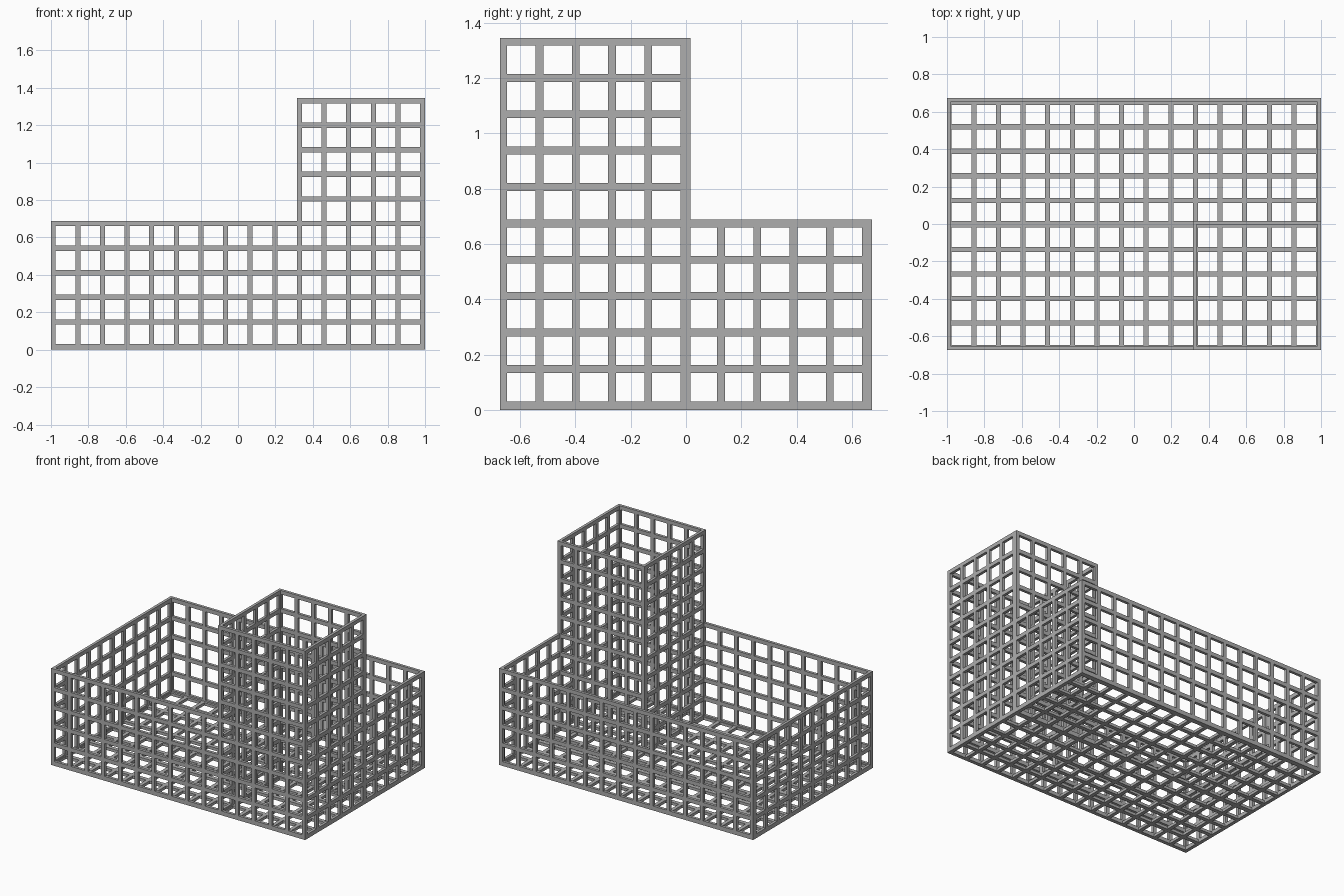
import bpy
import bmesh
from mathutils import Vector

if "Cube" in bpy.data.objects:
    bpy.data.objects.remove(bpy.data.objects["Cube"], do_unlink=True)

grey = bpy.data.materials.new("lattice grey")
grey.use_nodes = True
grey.diffuse_color = (0.42, 0.42, 0.42, 1)
grey.node_tree.nodes["Principled BSDF"].inputs["Base Color"].default_value = (0.42, 0.42, 0.42, 1)

THICK = 0.02
X, Y, Z = 0, 1, 2


def lines(start, end, first, pitch, window, count):
    """Edges of alternating bars and windows along one axis."""
    out = [start]
    for k in range(count):
        out += [first + k * pitch, first + k * pitch + window]
    return out + [end]


xs = lines(-1, 1, -0.975, 0.1317, 0.105, 15)
ys = lines(-0.673, 0.673, -0.647, 0.1312, 0.103, 10)
zs = lines(0, 1.345, 0.031, 0.1315, 0.103, 10)
ys[11] = 0.017              # back face of the tower
TOWER_X, TOWER_Y, LOW_Z = 20, 10, 10    # bar indices where the tower begins and the low box ends


def between(edges, inset_start, inset_end):
    """Shorten the end bars so that a panel butts against its neighbours."""
    return [edges[0] + inset_start] + edges[1:-1] + [edges[-1] - inset_end]


def panel(name, u_axis, us, v_axis, vs, level, keep=lambda i, j: True):
    """Flat lattice with its lower face at `level` on the remaining axis."""
    normal = 3 - u_axis - v_axis
    bm = bmesh.new()
    points = {}

    def vert(i, j):
        if (i, j) not in points:
            co = Vector((0, 0, 0))
            co[u_axis], co[v_axis], co[normal] = us[i], vs[j], level
            points[i, j] = bm.verts.new(co)
        return points[i, j]

    for i in range(len(us) - 1):
        for j in range(len(vs) - 1):
            window = i % 2 and j % 2
            if not window and keep(i, j):
                bm.faces.new((vert(i, j), vert(i + 1, j), vert(i + 1, j + 1), vert(i, j + 1)))
    ext = bmesh.ops.extrude_face_region(bm, geom=bm.faces[:], use_keep_orig=True)
    offset = Vector((0, 0, 0))
    offset[normal] = THICK
    bmesh.ops.translate(bm, vec=offset, verts=[g for g in ext["geom"] if isinstance(g, bmesh.types.BMVert)])
    bmesh.ops.recalc_face_normals(bm, faces=bm.faces[:])
    mesh = bpy.data.meshes.new(name)
    bm.to_mesh(mesh)
    bm.free()
    mesh.materials.append(grey)
    bpy.context.collection.objects.link(bpy.data.objects.new(name, mesh))


high = between(zs, THICK, 0)
low = high[:LOW_Z + 2]
side_y = between(ys, THICK, THICK)

# Floor and the low box
panel("floor", X, xs, Y, ys, 0)
panel("back_wall", X, xs, Z, low, ys[-1] - THICK)
panel("right_wall", Y, side_y, Z, low, -1)

# Outer walls that rise into the corner tower
panel("front_wall", X, xs, Z, high, ys[0], lambda i, j: i >= TOWER_X or j <= LOW_Z)
panel("left_wall", Y, side_y, Z, high, 1 - THICK, lambda i, j: i <= TOWER_Y or j <= LOW_Z)

# Inner tower walls
panel("tower_back_wall", X, between(xs[TOWER_X:], 0, THICK), Z, high, ys[TOWER_Y + 1] - THICK)
panel("tower_right_wall", Y, between(ys[:TOWER_Y + 2], THICK, THICK), Z, high, xs[TOWER_X])
